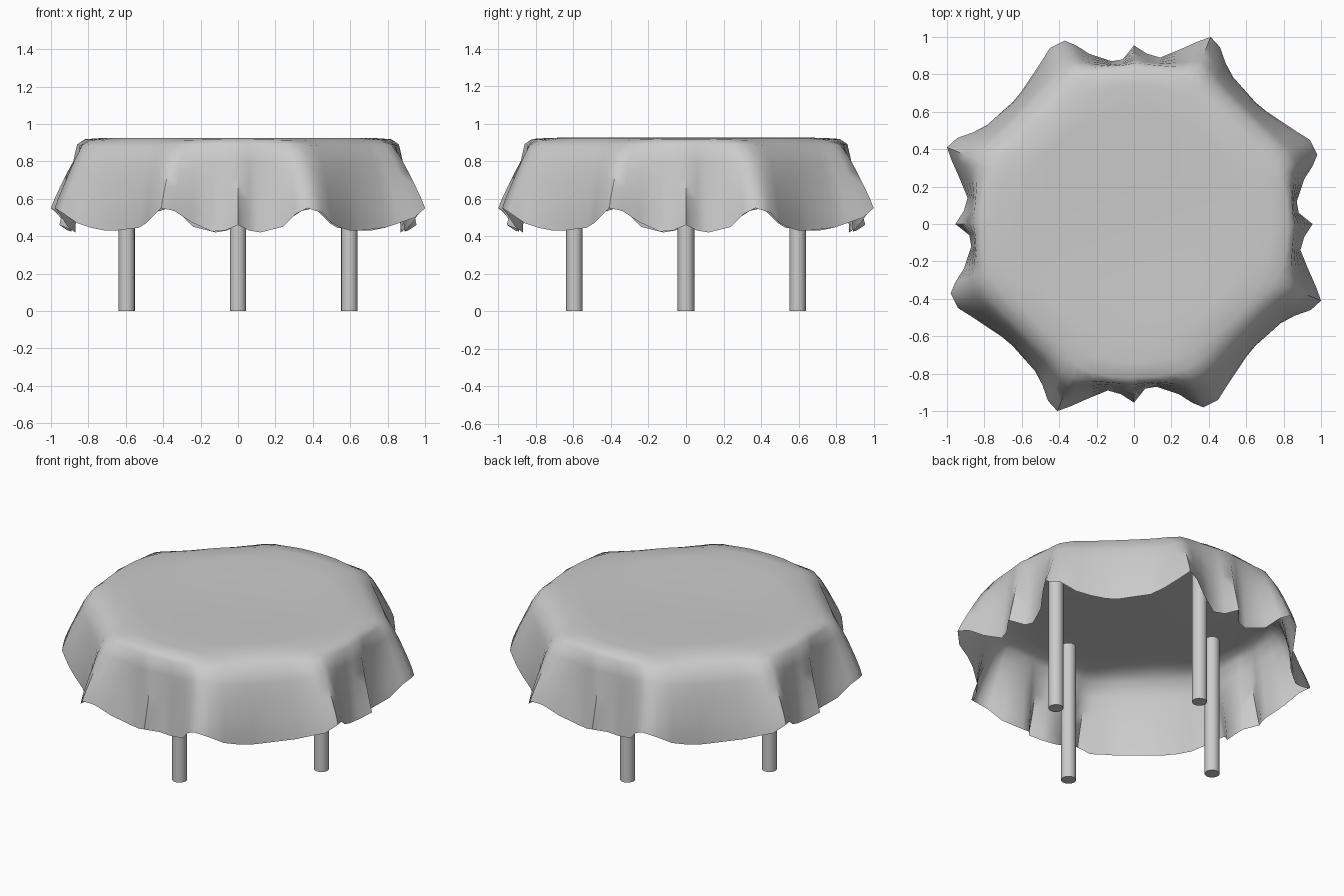
import bpy, bmesh, math

if "Cube" in bpy.data.objects:
    bpy.data.objects.remove(bpy.data.objects["Cube"])

# One side of the hem: (sideways, outward, height); repeated four times around
HEM = [(-0.65, 0.65, 0.43), (-0.53, 0.785, 0.445), (-0.49, 0.86, 0.47),
       (-0.46, 0.945, 0.50), (-0.41, 1.0, 0.55), (-0.34, 0.975, 0.535),
       (-0.25, 0.935, 0.475), (-0.14, 0.89, 0.425), (-0.07, 0.91, 0.43),
       (0.0, 0.955, 0.46), (0.06, 0.88, 0.43), (0.12, 0.87, 0.42),
       (0.24, 0.91, 0.45), (0.31, 0.955, 0.52), (0.37, 0.98, 0.55),
       (0.45, 0.94, 0.525), (0.50, 0.86, 0.47), (0.55, 0.785, 0.445),
       (0.60, 0.71, 0.43)]
# Drop below the rim: (fraction of height, fraction of outward flare)
DROP = [(0.06, 0.14), (0.25, 0.32), (0.45, 0.48), (0.68, 0.68), (0.86, 0.86), (1.0, 1.0)]


def finish(bm, name, angle):
    bmesh.ops.recalc_face_normals(bm, faces=bm.faces)
    me = bpy.data.meshes.new(name)
    bm.to_mesh(me)
    bm.free()
    ob = bpy.data.objects.new(name, me)
    bpy.context.collection.objects.link(ob)
    bpy.ops.object.select_all(action='DESELECT')
    ob.select_set(True)
    bpy.context.view_layer.objects.active = ob
    bpy.ops.object.shade_smooth_by_angle(angle=math.radians(angle))
    return ob


# Tablecloth: sagging top, soft rim, folded skirt
bm = bmesh.new()
centre = bm.verts.new((0, 0, 0.912))
columns = []
for k in range(4):
    c, s = round(math.cos(k * math.pi / 2)), round(math.sin(k * math.pi / 2))
    for u, v, z in HEM:
        hx, hy = u * c + v * s, u * s - v * c
        a = math.atan2(hy, hx)
        dx, dy = math.cos(a), math.sin(a)
        corner = (1 - math.cos(4 * a)) / 2
        rim = 0.845 - 0.045 * corner + 0.03 * math.sin(2 * a * 2) ** 2 * (1 - corner)
        rim_z = 0.918 - 0.012 * corner
        pts = [(dx * r, dy * r, h) for r, h in
               ((0.35, 0.915), (0.6, 0.926), (0.74, 0.924), (rim - 0.025, rim_z))]
        for tz, tr in DROP:
            tr = tr + 0.9 * corner * tr * (1 - tr)
            pts.append((dx * rim + (hx - dx * rim) * tr,
                        dy * rim + (hy - dy * rim) * tr,
                        rim_z + (z - rim_z) * tz))
        columns.append([bm.verts.new(p) for p in pts])
for i, col in enumerate(columns):
    nxt = columns[(i + 1) % len(columns)]
    bm.faces.new((centre, col[0], nxt[0]))
    for j in range(len(col) - 1):
        bm.faces.new((col[j], col[j + 1], nxt[j + 1], nxt[j]))
finish(bm, "tablecloth", 60)

# Four round legs
for name, x, y in (("front_leg", 0, -0.595), ("back_leg", 0, 0.595),
                   ("left_leg", -0.595, 0), ("right_leg", 0.595, 0)):
    bm = bmesh.new()
    bmesh.ops.create_cone(bm, cap_ends=True, segments=16, radius1=0.044,
                          radius2=0.044, depth=0.9)
    bmesh.ops.translate(bm, verts=bm.verts, vec=(x, y, 0.45))
    finish(bm, name, 35)
